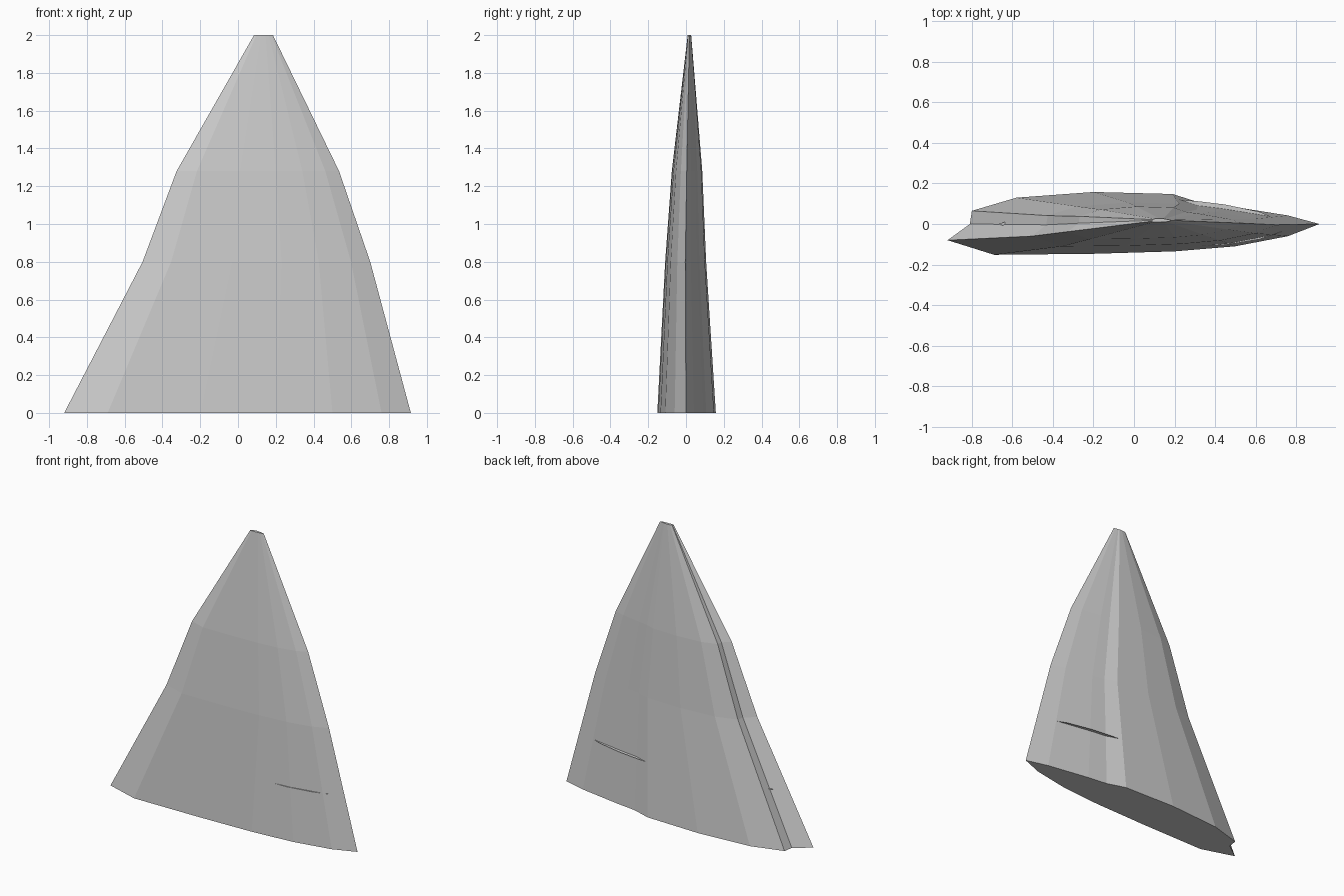
import bpy, bmesh

if "Cube" in bpy.data.objects:
    bpy.data.objects.remove(bpy.data.objects["Cube"])

# Base outline, walked from the trailing edge along the front side and back again
OUTLINE = [(-0.92, -0.08), (-0.69, -0.152), (-0.2, -0.147), (0.2, -0.135),
           (0.5, -0.11), (0.76, -0.06), (0.915, 0.0), (0.76, 0.042),
           (0.46, 0.09), (0.32, 0.107), (0.19, 0.148), (-0.2, 0.158),
           (-0.58, 0.13), (-0.8, 0.065), (-0.81, 0.0)]

# Levels: height, left x, right x, y scale, y shift
LEVELS = [(0.0, -0.92, 0.915, 1.0, 0.0),
          (0.8, -0.505, 0.70, 0.70, -0.004),
          (1.28, -0.325, 0.535, 0.52, 0.004),
          (2.0, 0.085, 0.185, 0.06, 0.018)]


def make_object(name, bm):
    bmesh.ops.recalc_face_normals(bm, faces=bm.faces)
    mesh = bpy.data.meshes.new(name)
    bm.to_mesh(mesh)
    bm.free()
    obj = bpy.data.objects.new(name, mesh)
    bpy.context.collection.objects.link(obj)
    return obj


# Tapered fin body, lofted through the scaled outlines
bm = bmesh.new()
rings = []
for z, x0, x1, sy, dy in LEVELS:
    rings.append([bm.verts.new((x0 + (x + 0.92) / 1.835 * (x1 - x0), y * sy + dy, z))
                  for x, y in OUTLINE])
n = len(OUTLINE)
for lower, upper in zip(rings, rings[1:]):
    for i in range(n):
        j = (i + 1) % n
        bm.faces.new((lower[i], lower[j], upper[j], upper[i]))
bm.faces.new(rings[0])
bm.faces.new(rings[-1])
make_object("fin_body", bm)

# Thin inner rib plate whose edges just break through both sides
PLATE = [(-0.67, 0.0), (-0.4, -0.09), (0.14, -0.115), (0.45, -0.104), (0.62, -0.075),
         (0.73, -0.04), (0.74, 0.01), (0.62, 0.06), (0.45, 0.096),
         (0.32, 0.112), (0.2, 0.122), (-0.4, 0.08)]
bm = bmesh.new()
bm.faces.new([bm.verts.new((x, y, 0.365)) for x, y in PLATE])
make_object("rib_plate", bm)
